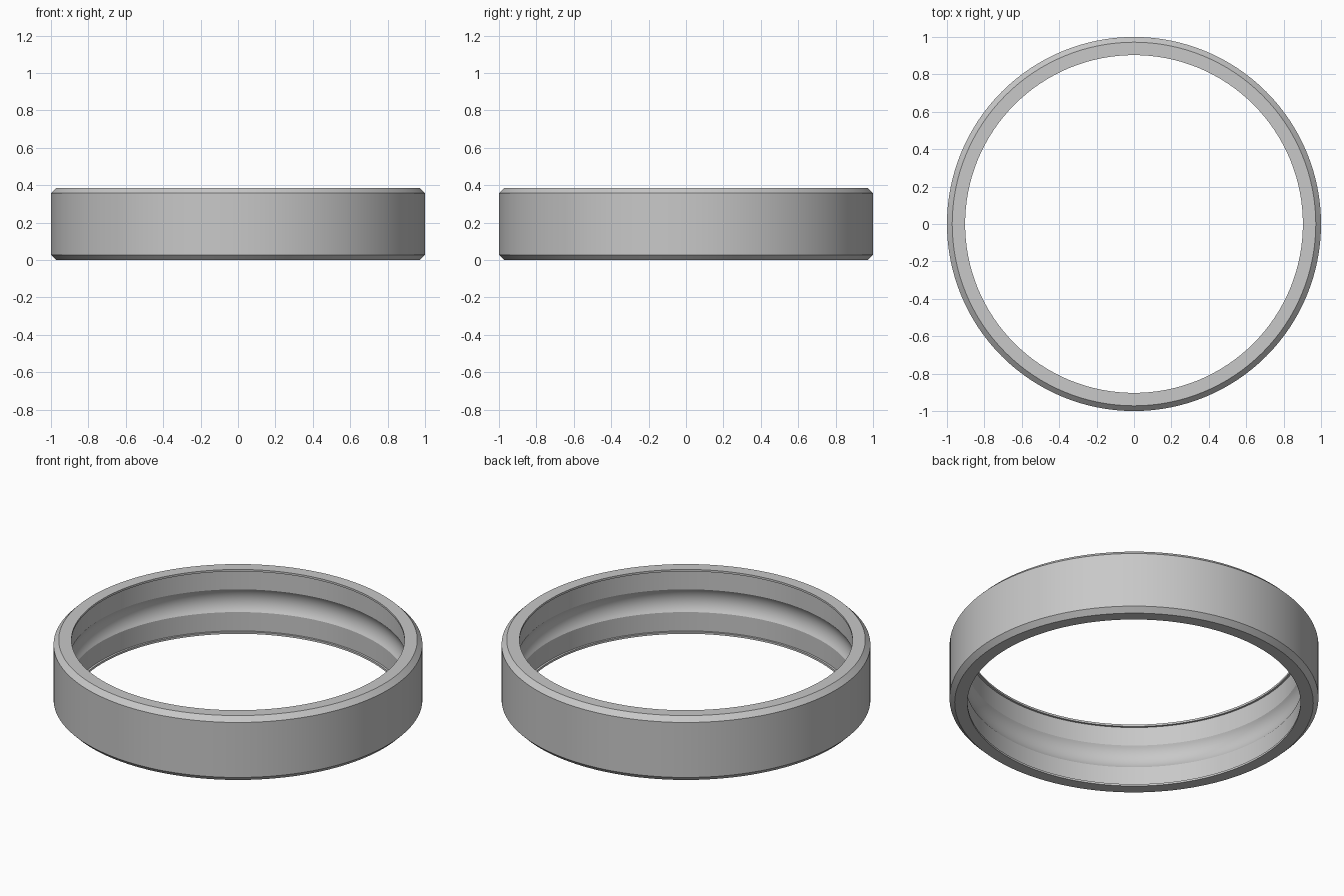
import bpy, bmesh, math

cube = bpy.data.objects.get("Cube")
if cube:
    bpy.data.objects.remove(cube, do_unlink=True)

HEIGHT, CHAMFER = 0.385, 0.028
LIP_R, LIP_H, WALL_R = 0.903, 0.012, 0.915
GROOVE_HALF, GROOVE_DEPTH = 0.068, 0.022
SEGMENTS, GROOVE_STEPS = 128, 12

steel = bpy.data.materials.new("steel_grey")
steel.use_nodes = True
colour = (0.58, 0.58, 0.58, 1)
steel.diffuse_color = colour
steel.node_tree.nodes["Principled BSDF"].inputs["Base Color"].default_value = colour

# Outer side of the cross-section, with chamfered edges, up to the top lip
profile = [(LIP_R, 0), (1 - CHAMFER, 0), (1, CHAMFER),
           (1, HEIGHT - CHAMFER), (1 - CHAMFER, HEIGHT), (LIP_R, HEIGHT)]
# Inner side: top lip, shallow round raceway, bottom lip
profile += [(LIP_R, HEIGHT - LIP_H), (WALL_R, HEIGHT - LIP_H)]
radius = (GROOVE_HALF ** 2 + GROOVE_DEPTH ** 2) / (2 * GROOVE_DEPTH)
sweep = math.asin(GROOVE_HALF / radius)
for i in range(GROOVE_STEPS + 1):
    a = sweep * (1 - 2 * i / GROOVE_STEPS)
    profile.append((WALL_R + GROOVE_DEPTH - radius * (1 - math.cos(a)),
                    HEIGHT / 2 + radius * math.sin(a)))
profile += [(WALL_R, LIP_H), (LIP_R, LIP_H)]

# Spin the closed section into the ring
bm = bmesh.new()
verts = [bm.verts.new((r, 0, z)) for r, z in profile]
edges = [bm.edges.new((v, verts[(i + 1) % len(verts)])) for i, v in enumerate(verts)]
bmesh.ops.spin(bm, geom=verts + edges, cent=(0, 0, 0), axis=(0, 0, 1),
               angle=math.tau, steps=SEGMENTS, use_duplicate=False)
bmesh.ops.remove_doubles(bm, verts=bm.verts[:], dist=0.0001)
bmesh.ops.recalc_face_normals(bm, faces=bm.faces[:])

mesh = bpy.data.meshes.new("outer_ring")
bm.to_mesh(mesh)
bm.free()
mesh.materials.append(steel)
ring = bpy.data.objects.new("outer_ring", mesh)
bpy.context.collection.objects.link(ring)

# Smooth curved walls, crisp chamfers
bpy.ops.object.select_all(action='DESELECT')
ring.select_set(True)
bpy.context.view_layer.objects.active = ring
bpy.ops.object.shade_smooth_by_angle(angle=math.radians(25))
